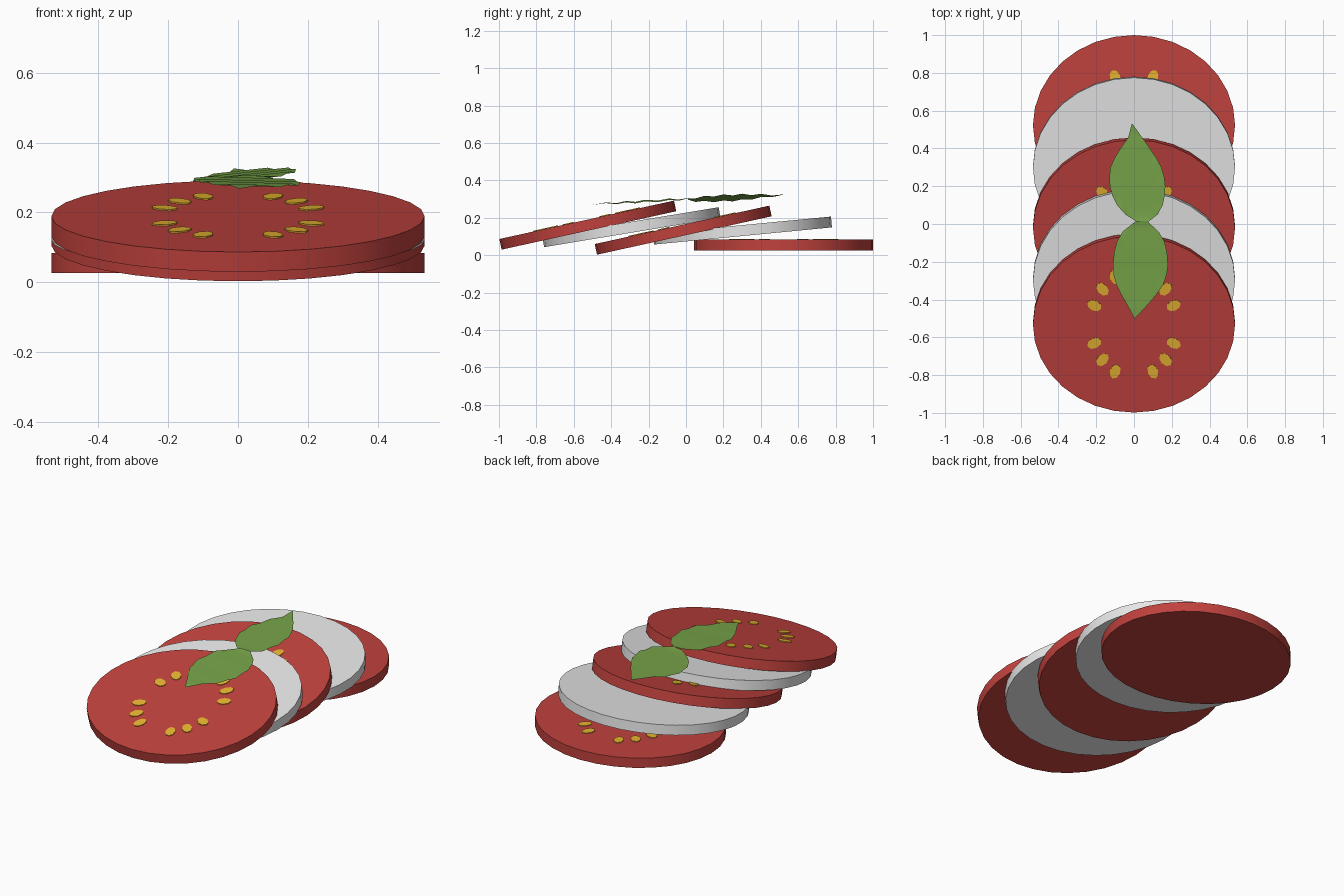
import bpy, bmesh, math
from mathutils import Matrix, Vector

if "Cube" in bpy.data.objects:
    bpy.data.objects.remove(bpy.data.objects["Cube"])


def material(name, rgb):
    m = bpy.data.materials.new(name)
    m.diffuse_color = (*rgb, 1)
    m.use_nodes = True
    m.node_tree.nodes["Principled BSDF"].inputs["Base Color"].default_value = m.diffuse_color
    return m


RED = material("tomato red", (0.53, 0.054, 0.047))
WHITE = material("cheese white", (0.8, 0.8, 0.8))
YELLOW = material("seed yellow", (0.83, 0.47, 0.032))
GREEN = material("leaf green", (0.185, 0.37, 0.067))

RX, RY, THICK, SIDES = 0.535, 0.478, 0.058, 32


def finish(bm, name, mat, smooth_angle=40):
    me = bpy.data.meshes.new(name)
    bm.to_mesh(me)
    bm.free()
    me.materials.append(mat)
    ob = bpy.data.objects.new(name, me)
    bpy.context.collection.objects.link(ob)
    bpy.ops.object.select_all(action='DESELECT')
    ob.select_set(True)
    bpy.context.view_layer.objects.active = ob
    bpy.ops.object.shade_smooth_by_angle(angle=math.radians(smooth_angle))
    return ob


def add_disc(bm, rx, ry, depth, sides, matrix):
    bmesh.ops.create_cone(bm, cap_ends=True, segments=sides, radius1=1, radius2=1, depth=1,
                          matrix=matrix @ Matrix.Diagonal((rx, ry, depth, 1)))


def placement(y, z, tilt):
    return Matrix.Translation((0, y, z)) @ Matrix.Rotation(math.radians(tilt), 4, 'X')


def slice_disc(name, mat, place):
    bm = bmesh.new()
    add_disc(bm, RX, RY, THICK, SIDES, place)
    finish(bm, name, mat)


# twelve thin seed plates, mirrored in both directions
def seeds(name, place):
    bm = bmesh.new()
    for x, y in ((0.21, 0.102), (0.167, 0.191), (0.1, 0.255)):
        for sx in (-1, 1):
            for sy in (-1, 1):
                p = Vector((x * sx, y * sy, THICK / 2 + 0.001))
                turn = Matrix.Rotation(math.atan2(p.y, p.x), 4, 'Z')
                add_disc(bm, 0.04, 0.028, 0.006, 8, place @ Matrix.Translation(p) @ turn)
    finish(bm, name, YELLOW, 30)


# overlapping slices, from back to front
for label, y, z, tilt in (("back", 0.522, 0.055, 0), ("middle", -0.015, 0.134, 12.4),
                          ("front", -0.525, 0.161, 12.4)):
    place = placement(y, z, tilt)
    slice_disc(label + "_tomato_slice", RED, place)
    seeds(label + "_tomato_seeds", place)
for label, y, z, tilt in (("back", 0.302, 0.132, 5.5), ("front", -0.292, 0.15, 9.4)):
    slice_disc(label + "_cheese_slice", WHITE, placement(y, z, tilt))


# wavy leaf sheet from rows of (y, left x, right x)
def leaf(name, rows, height):
    bm = bmesh.new()
    grid, cols = [], 6
    for i, (y, left, right) in enumerate(rows):
        wave = 0.004 * (-1) ** i
        row = []
        for j in range(cols + 1):
            x = left + (right - left) * j / cols
            row.append(bm.verts.new((x, y, height(x, y) + wave)))
        grid.append(row)
    for a, b in zip(grid, grid[1:]):
        for j in range(cols):
            bm.faces.new((a[j], a[j + 1], b[j + 1], b[j]))
    bmesh.ops.recalc_face_normals(bm, faces=bm.faces)
    if sum(f.normal.z for f in bm.faces) < 0:
        bmesh.ops.reverse_faces(bm, faces=bm.faces)
    finish(bm, name, GREEN, 60)


leaf("back_leaf",
     [(0.012, 0.015, 0.075), (0.05, -0.045, 0.125), (0.1, -0.09, 0.152), (0.15, -0.115, 0.163),
      (0.2, -0.128, 0.166), (0.25, -0.13, 0.16), (0.3, -0.125, 0.145), (0.35, -0.102, 0.118),
      (0.4, -0.072, 0.085), (0.46, -0.03, 0.042), (0.53, -0.012, -0.008)],
     lambda x, y: 0.291 + 0.06 * y + 0.11 * x)
leaf("front_leaf",
     [(0.015, 0.01, 0.07), (-0.04, -0.06, 0.13), (-0.09, -0.09, 0.16), (-0.15, -0.105, 0.175),
      (-0.22, -0.112, 0.18), (-0.27, -0.108, 0.173), (-0.32, -0.094, 0.155),
      (-0.37, -0.07, 0.122), (-0.43, -0.035, 0.07), (-0.5, 0.002, 0.006)],
     lambda x, y: 0.302 + 0.058 * y - 0.03 * x)
